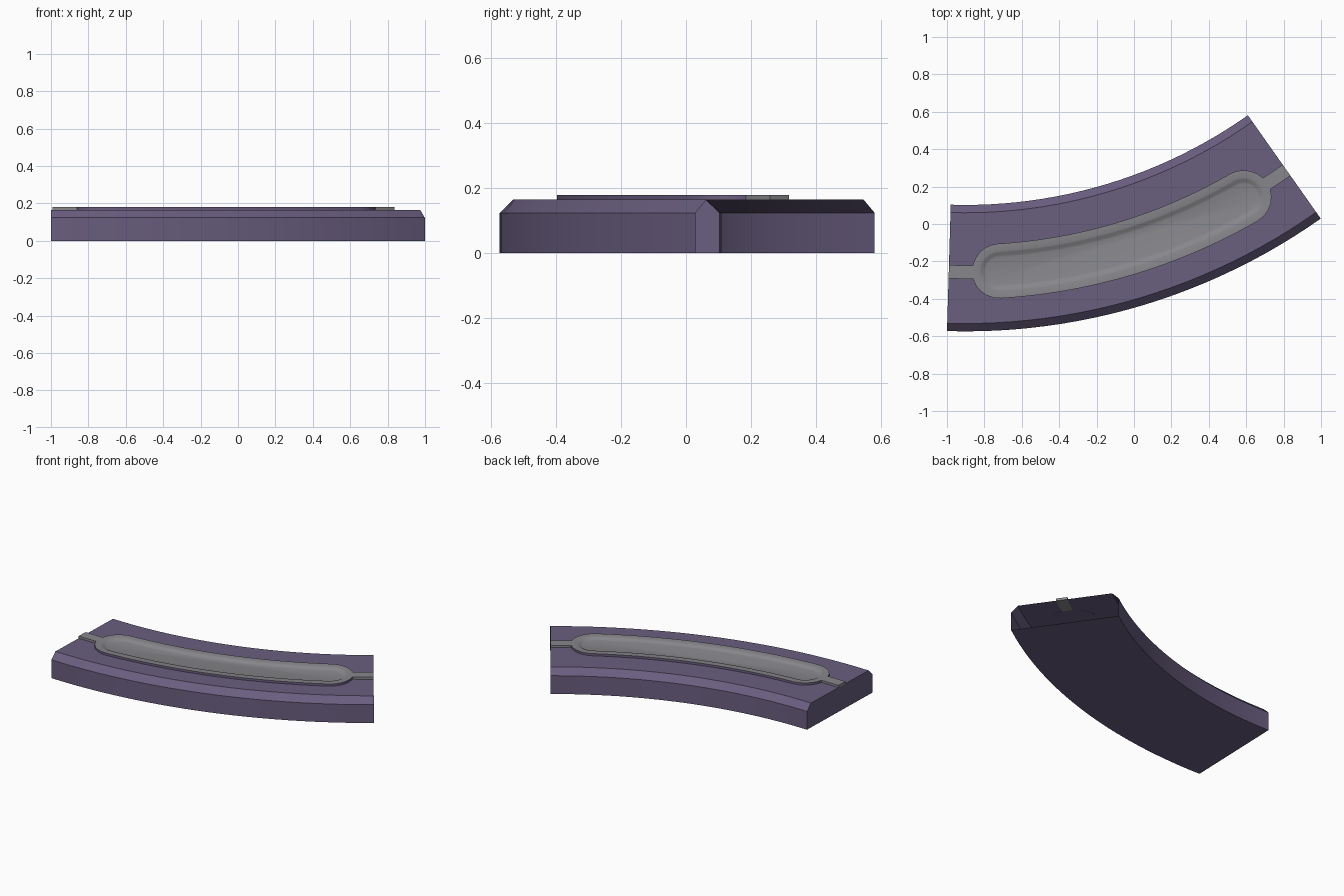
import bpy, bmesh, math

if "Cube" in bpy.data.objects:
    bpy.data.objects.remove(bpy.data.objects["Cube"])

# Arc layout: angles measured from straight down around the bend centre
CX, CY = -0.902, 2.723
R_IN, R_OUT, R_MID = 2.621, 3.297, 2.98
A0, A1 = math.radians(-1.7), math.radians(35.2)
T0, T1 = math.radians(3.5), math.radians(30.0)   # centres of the tray's round ends
TRAY_W = 0.146


def material(name, rgb):
    m = bpy.data.materials.new(name)
    m.diffuse_color = (*rgb, 1)
    m.use_nodes = True
    m.node_tree.nodes["Principled BSDF"].inputs["Base Color"].default_value = m.diffuse_color
    return m


PURPLE = material("dusty_purple", (0.143, 0.112, 0.213))
GREY = material("mid_grey", (0.245, 0.245, 0.263))


def polar(r, a, z):
    return (CX + r * math.sin(a), CY - r * math.cos(a), z)


def finish(bm, name, mats):
    me = bpy.data.meshes.new(name)
    bm.to_mesh(me)
    bm.free()
    ob = bpy.data.objects.new(name, me)
    bpy.context.collection.objects.link(ob)
    for m in mats:
        me.materials.append(m)
    bpy.ops.object.select_all(action='DESELECT')
    ob.select_set(True)
    bpy.context.view_layer.objects.active = ob
    bpy.ops.object.shade_smooth_by_angle(angle=math.radians(25))
    return ob


def sweep(name, profile, a0, a1, n, mat, cap_end):
    """Sweep a closed (radius, z) profile along the bend."""
    bm = bmesh.new()
    rings = [[bm.verts.new(polar(r, a0 + (a1 - a0) * i / n, z)) for r, z in profile]
             for i in range(n + 1)]
    k = len(profile)
    for p, q in zip(rings, rings[1:]):
        for j in range(k):
            bm.faces.new((p[j], q[j], q[(j + 1) % k], p[(j + 1) % k]))
    bm.faces.new(rings[0])
    far = bm.faces.new(rings[-1][::-1])
    bmesh.ops.recalc_face_normals(bm, faces=bm.faces[:])
    if not cap_end:
        bmesh.ops.delete(bm, geom=[far], context='FACES_ONLY')
    return finish(bm, name, [mat])


# Body: chamfered section, closed at the left end and hollow/open at the right end
c = 0.042
body = [(R_OUT, 0), (R_OUT, 0.124), (R_OUT - c, 0.165),
        (R_IN + c, 0.165), (R_IN, 0.124), (R_IN, 0)]
sweep("curved_body", body, A0, A1, 24, PURPLE, False)

# Connector strips from each end to the tray
strip = [(R_MID + 0.036, 0.164), (R_MID + 0.036, 0.18),
         (R_MID - 0.036, 0.18), (R_MID - 0.036, 0.164)]
gap = 0.137 / R_MID
sweep("left_connector", strip, A0, T0 - gap, 3, GREY, True)
sweep("right_connector", strip, T1 + gap, A1, 3, GREY, True)


def tray_loop(bm, w, z, n_side=24, n_cap=12):
    """Curved stadium outline of half width w."""
    pts = [(R_MID + w, T0 + (T1 - T0) * i / n_side) for i in range(n_side + 1)]
    for i in range(1, n_cap):
        t = math.pi * i / n_cap
        pts.append((R_MID + w * math.cos(t), T1 + w * math.sin(t) / R_MID))
    pts += [(R_MID - w, T1 + (T0 - T1) * i / n_side) for i in range(n_side + 1)]
    for i in range(1, n_cap):
        t = math.pi * i / n_cap
        pts.append((R_MID - w * math.cos(t), T0 - w * math.sin(t) / R_MID))
    return [bm.verts.new(polar(r, a, z)) for r, a in pts]


# Tray: purple outer wall, grey rim, sloped inner bank and floor
bm = bmesh.new()
steps = [(TRAY_W, 0.164), (TRAY_W, 0.18), (0.107, 0.18),
         (0.098, 0.1775), (0.084, 0.169), (0.074, 0.1665)]
loops = [tray_loop(bm, w, z) for w, z in steps]
for s, (p, q) in enumerate(zip(loops, loops[1:])):
    for j in range(len(p)):
        k = (j + 1) % len(p)
        f = bm.faces.new((p[j], p[k], q[k], q[j]))
        f.material_index = 0 if s == 0 else 1
bm.faces.new(loops[-1]).material_index = 1
finish(bm, "raised_tray", [PURPLE, GREY])
